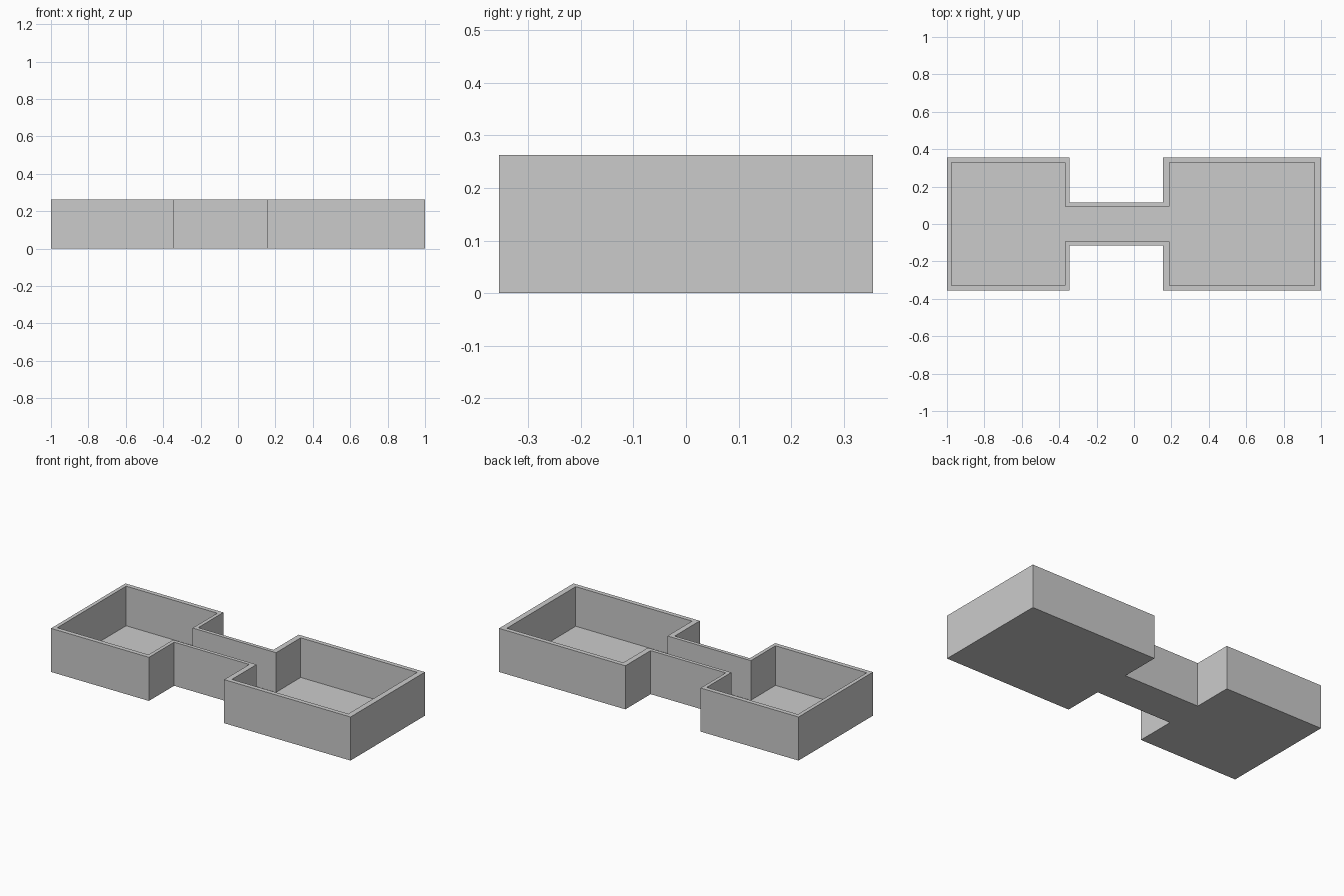
import bpy, bmesh

if "Cube" in bpy.data.objects:
    bpy.data.objects.remove(bpy.data.objects["Cube"])

HEIGHT = 0.263
FLOOR = 0.024


def outline(x0, x1, x2, x3, room, hall):
    """Two rooms joined by a corridor, counter-clockwise in plan."""
    front = [(x0, -room), (x1, -room), (x1, -hall),
             (x2, -hall), (x2, -room), (x3, -room)]
    return front + [(x, -y) for x, y in reversed(front)]


outer = outline(-1.0, -0.346, 0.156, 1.0, 0.355, 0.115)
inner = outline(-0.977, -0.368, 0.189, 0.966, 0.328, 0.093)

bm = bmesh.new()


def ring(points, z):
    return [bm.verts.new((x, y, z)) for x, y in points]


def bridge(a, b):
    n = len(a)
    for i in range(n):
        j = (i + 1) % n
        bm.faces.new((a[i], a[j], b[j], b[i]))


# Underside, outer walls, rim, inner walls and floor of one closed shell
base = ring(outer, 0)
rim_out = ring(outer, HEIGHT)
rim_in = ring(inner, HEIGHT)
floor = ring(inner, FLOOR)
bm.faces.new(base[::-1])
bridge(base, rim_out)
bridge(rim_out, rim_in)
bridge(rim_in, floor)
bm.faces.new(floor)
bmesh.ops.recalc_face_normals(bm, faces=bm.faces)

mesh = bpy.data.meshes.new("walled_rooms")
bm.to_mesh(mesh)
bm.free()
bpy.context.collection.objects.link(bpy.data.objects.new("walled_rooms", mesh))
